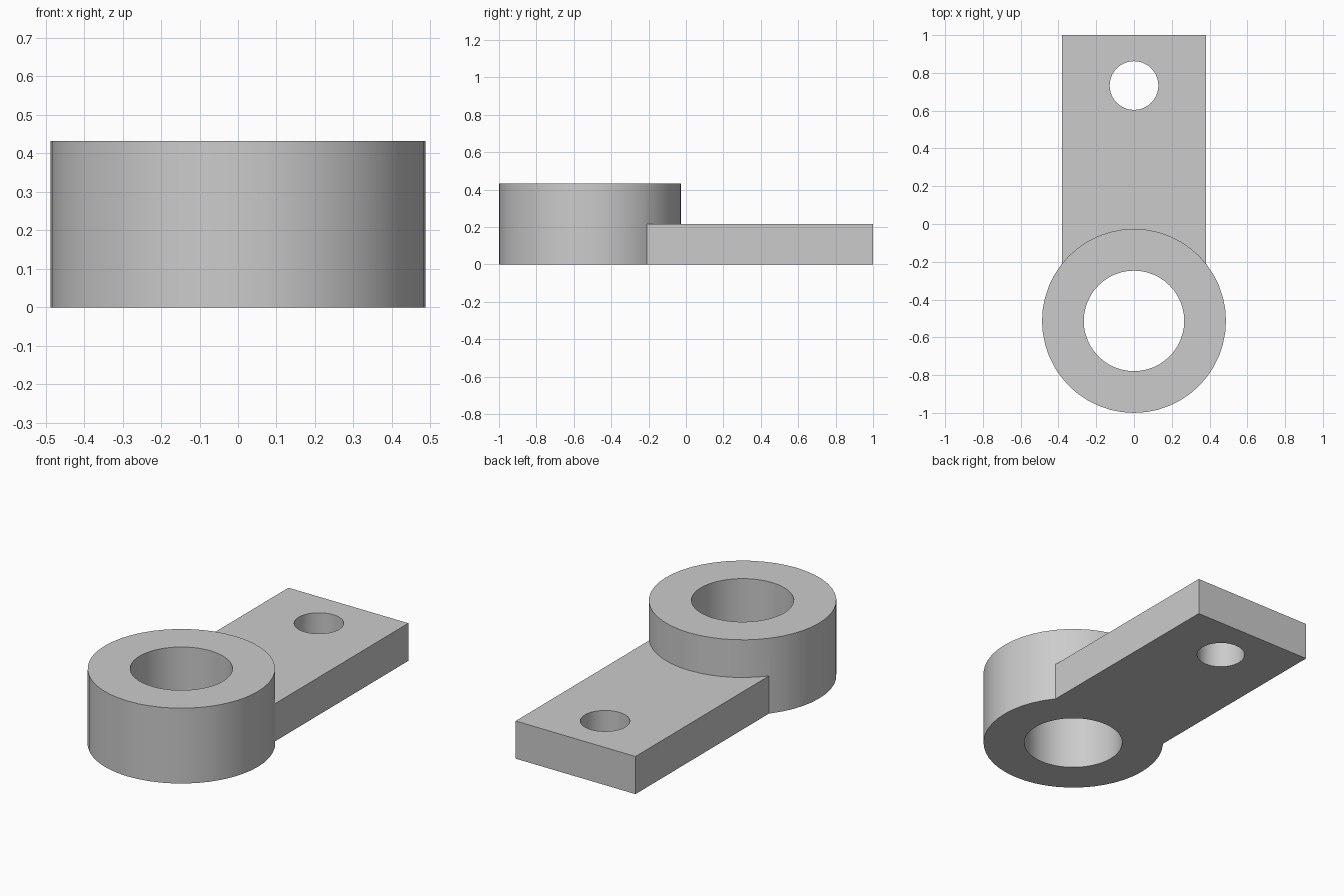
import bpy
import math

if "Cube" in bpy.data.objects:
    bpy.data.objects.remove(bpy.data.objects["Cube"], do_unlink=True)

RING_Y, RING_R, BORE_R, RING_H = -0.513, 0.487, 0.266, 0.432
PLATE_W, PLATE_H = 0.76, 0.216
HOLE_Y, HOLE_R = 0.733, 0.129

grey = bpy.data.materials.new("plain grey")
grey.use_nodes = True
grey.diffuse_color = (0.6, 0.6, 0.6, 1)
grey.node_tree.nodes["Principled BSDF"].inputs["Base Color"].default_value = (0.6, 0.6, 0.6, 1)


def cylinder(name, y, radius, z0, z1, sides):
    bpy.ops.mesh.primitive_cylinder_add(vertices=sides, radius=radius, depth=z1 - z0,
                                        location=(0, y, (z0 + z1) / 2))
    obj = bpy.context.object
    obj.name = name
    obj.data.materials.append(grey)
    return obj


def combine(target, tool, operation):
    """Apply a boolean on the target, then discard the tool."""
    mod = target.modifiers.new(operation.lower(), 'BOOLEAN')
    mod.operation, mod.solver, mod.object = operation, 'EXACT', tool
    bpy.ops.object.select_all(action='DESELECT')
    target.select_set(True)
    bpy.context.view_layer.objects.active = target
    bpy.ops.object.modifier_apply(modifier=mod.name)
    bpy.data.objects.remove(tool, do_unlink=True)


# Thick round boss
bracket = cylinder("eye_bracket", RING_Y, RING_R, 0, RING_H, 48)

# Flat arm running back from the boss centre
bpy.ops.mesh.primitive_cube_add(size=1, location=(0, (1 + RING_Y) / 2, PLATE_H / 2))
arm = bpy.context.object
arm.name = "flat_arm"
arm.scale = (PLATE_W, 1 - RING_Y, PLATE_H)
bpy.ops.object.transform_apply(location=False, rotation=False, scale=True)
arm.data.materials.append(grey)
combine(bracket, arm, 'UNION')

# Large bore and small bolt hole
combine(bracket, cylinder("bore_cutter", RING_Y, BORE_R, -0.2, 0.7, 48), 'DIFFERENCE')
combine(bracket, cylinder("hole_cutter", HOLE_Y, HOLE_R, -0.2, 0.7, 40), 'DIFFERENCE')

# Smooth round walls, crisp edges
bpy.ops.object.shade_smooth_by_angle(angle=math.radians(30))
